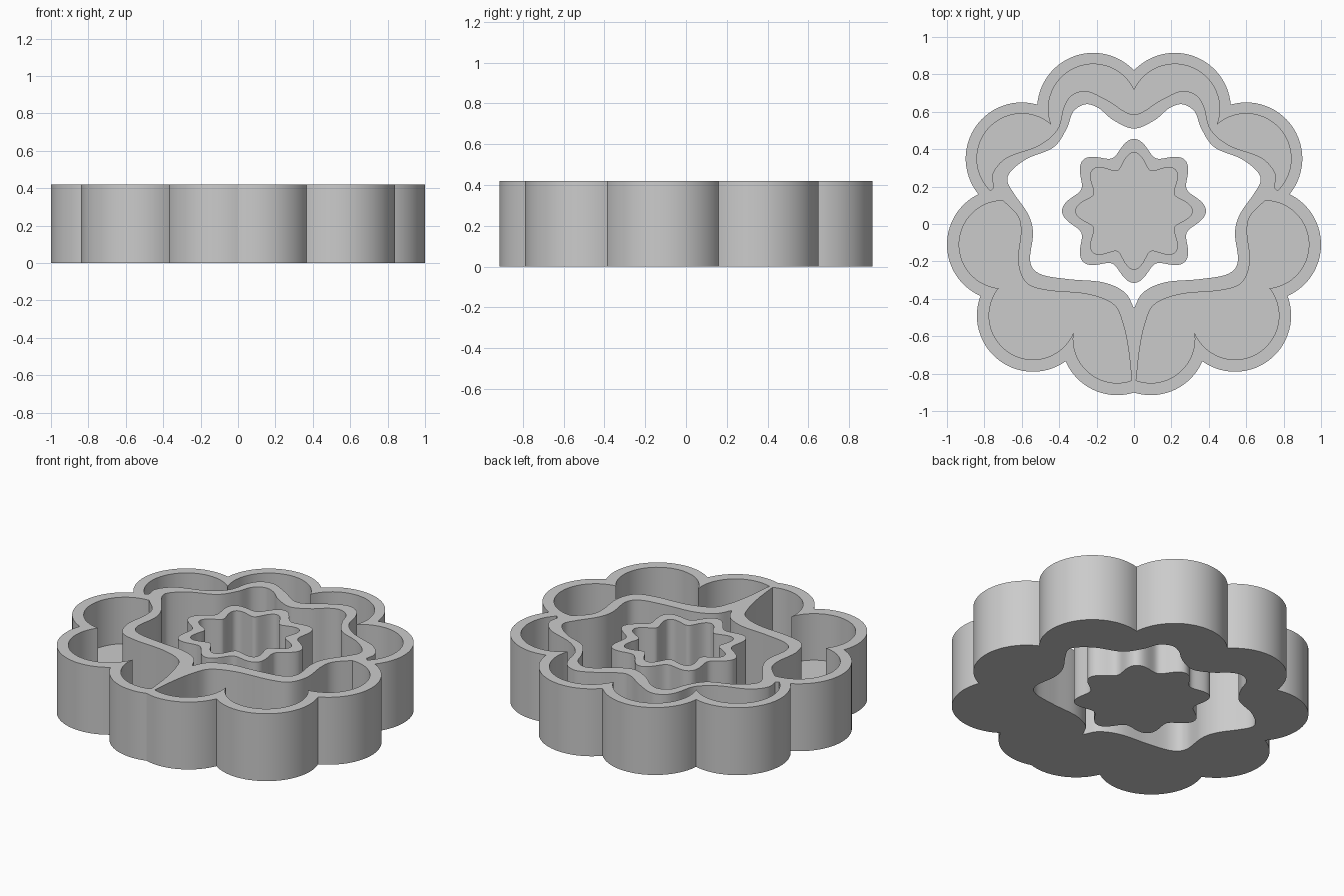
import bpy, bmesh, math
from mathutils import Vector

if "Cube" in bpy.data.objects:
    bpy.data.objects.remove(bpy.data.objects["Cube"])

HEIGHT, FLOOR = 0.42, 0.13

grey = bpy.data.materials.new("plain_grey")
grey.use_nodes = True
grey.diffuse_color = (0.6, 0.6, 0.6, 1)
grey.node_tree.nodes["Principled BSDF"].inputs["Base Color"].default_value = (0.6, 0.6, 0.6, 1)


def vecs(pairs):
    return [Vector(p) for p in pairs]


def mirrored(points):
    return [Vector((-p.x, p.y)) for p in reversed(points)]


def cusp(a, b, r):
    """Outer meeting point of two neighbouring petal circles."""
    d = b - a
    half = math.sqrt(max(0, r * r - d.length_squared / 4))
    return (a + b) / 2 + Vector((d.y, -d.x)).normalized() * half


def petal_chain(centres, r, start, end, steps=28):
    """Counter-clockwise arcs running from cusp to cusp."""
    joints = [start] + [cusp(a, b, r) for a, b in zip(centres, centres[1:])] + [end]
    points = []
    for c, p, q in zip(centres, joints, joints[1:]):
        a0 = math.atan2(p.y - c.y, p.x - c.x)
        sweep = (math.atan2(q.y - c.y, q.x - c.x) - a0) % math.tau
        for i in range(steps + 1):
            a = a0 + sweep * i / steps
            points.append(c + Vector((math.cos(a), math.sin(a))) * r)
    return points


def smooth_path(pts, steps=8):
    """Open Catmull-Rom curve through the points."""
    p = [2 * pts[0] - pts[1]] + pts + [2 * pts[-1] - pts[-2]]
    out = []
    for a, b, c, d in zip(p, p[1:], p[2:], p[3:]):
        for i in range(steps):
            t = i / steps
            out.append(0.5 * (2 * b + (c - a) * t + (2 * a - 5 * b + 4 * c - d) * t * t
                              + (3 * b - a - 3 * c + d) * t ** 3))
    return out + [pts[-1]]


def prism(name, outline, z0, z1):
    clean = []
    for p in outline:
        if not clean or (p - clean[-1]).length > 0.002:
            clean.append(p)
    if (clean[0] - clean[-1]).length < 0.002:
        clean.pop()
    bm = bmesh.new()
    face = bm.faces.new([bm.verts.new((p.x, p.y, z0)) for p in clean])
    top = bmesh.ops.extrude_face_region(bm, geom=[face])["geom"]
    bmesh.ops.translate(bm, vec=(0, 0, z1 - z0),
                        verts=[v for v in top if isinstance(v, bmesh.types.BMVert)])
    bmesh.ops.recalc_face_normals(bm, faces=bm.faces)
    mesh = bpy.data.meshes.new(name)
    bm.to_mesh(mesh)
    bm.free()
    mesh.materials.append(grey)
    obj = bpy.data.objects.new(name, mesh)
    bpy.context.collection.objects.link(obj)
    return obj


def carve(obj, cutters):
    """Subtract the cutters, then shade the walls smooth."""
    for c in cutters:
        c.hide_render = True
        mod = obj.modifiers.new("cut", "BOOLEAN")
        mod.operation, mod.solver, mod.object = "DIFFERENCE", "EXACT", c
    graph = bpy.context.evaluated_depsgraph_get()
    mesh = bpy.data.meshes.new_from_object(obj.evaluated_get(graph))
    obj.modifiers.clear()
    obj.data = mesh
    for c in cutters:
        bpy.data.objects.remove(c)
    bpy.ops.object.select_all(action="DESELECT")
    obj.select_set(True)
    bpy.context.view_layer.objects.active = obj
    bpy.ops.object.shade_smooth_by_angle(angle=math.radians(30))


# Petal centres on the +x side, front to back
side = vecs([(0.09, -0.615), (0.54, -0.49), (0.70, -0.11), (0.60, 0.35), (0.218, 0.615)])
ring = side + mirrored(side)
seam = cusp(ring[-1], ring[0], 0.3)
petal_tray = prism("petal_tray", petal_chain(ring, 0.3, seam, seam), 0, HEIGHT)

# Central opening, right through the tray
half = vecs([(0, -0.45), (0.05, -0.365), (0.165, -0.312), (0.35, -0.295), (0.5, -0.268),
             (0.555, -0.2), (0.54, -0.05), (0.565, 0.05), (0.64, 0.16), (0.677, 0.23),
             (0.655, 0.285), (0.57, 0.35), (0.43, 0.41), (0.36, 0.51), (0.325, 0.6),
             (0.26, 0.64), (0.19, 0.62), (0.11, 0.555), (0, 0.51)])
opening = prism("opening_cutter", smooth_path(half + mirrored(half)[1:]), -0.1, 0.6)

# Back pocket
inner = vecs([(0.75, 0.195), (0.755, 0.27), (0.68, 0.355), (0.51, 0.42), (0.41, 0.505),
              (0.375, 0.625), (0.33, 0.69), (0.25, 0.71), (0.14, 0.66), (0, 0.585)])
back_arcs = petal_chain(ring[3:7], 0.24, inner[0], mirrored(inner)[-1])
back_line = smooth_path(inner + mirrored(inner)[1:])
back_pocket = prism("back_pocket_cutter", back_arcs + back_line[::-1], FLOOR, 0.6)

# Front pockets, split by a thin rib
inner = vecs([(0.70, 0.125), (0.62, 0.04), (0.605, -0.05), (0.62, -0.2), (0.575, -0.315),
              (0.46, -0.355), (0.25, -0.375), (0.11, -0.43), (0.06, -0.53), (0.03, -0.67),
              (0.012, -0.835)])
front = petal_chain(side[:3], 0.235, inner[-1], inner[0]) + smooth_path(inner)
left_pocket = prism("left_pocket_cutter", front, FLOOR, 0.6)
right_pocket = prism("right_pocket_cutter", mirrored(front), FLOOR, 0.6)
carve(petal_tray, [opening, back_pocket, left_pocket, right_pocket])


# Eight-lobed cup in the middle
def lobes(radius, wave, steps=192):
    angles = [math.tau * i / steps for i in range(steps)]
    return [Vector((0, 0.07)) + Vector((math.cos(a), math.sin(a))) * (radius + wave * math.cos(8 * a))
            for a in angles]


centre_cup = prism("centre_cup", lobes(0.345, 0.04), 0, HEIGHT)
carve(centre_cup, [prism("cup_cutter", lobes(0.272, 0.04), FLOOR, 0.6)])
